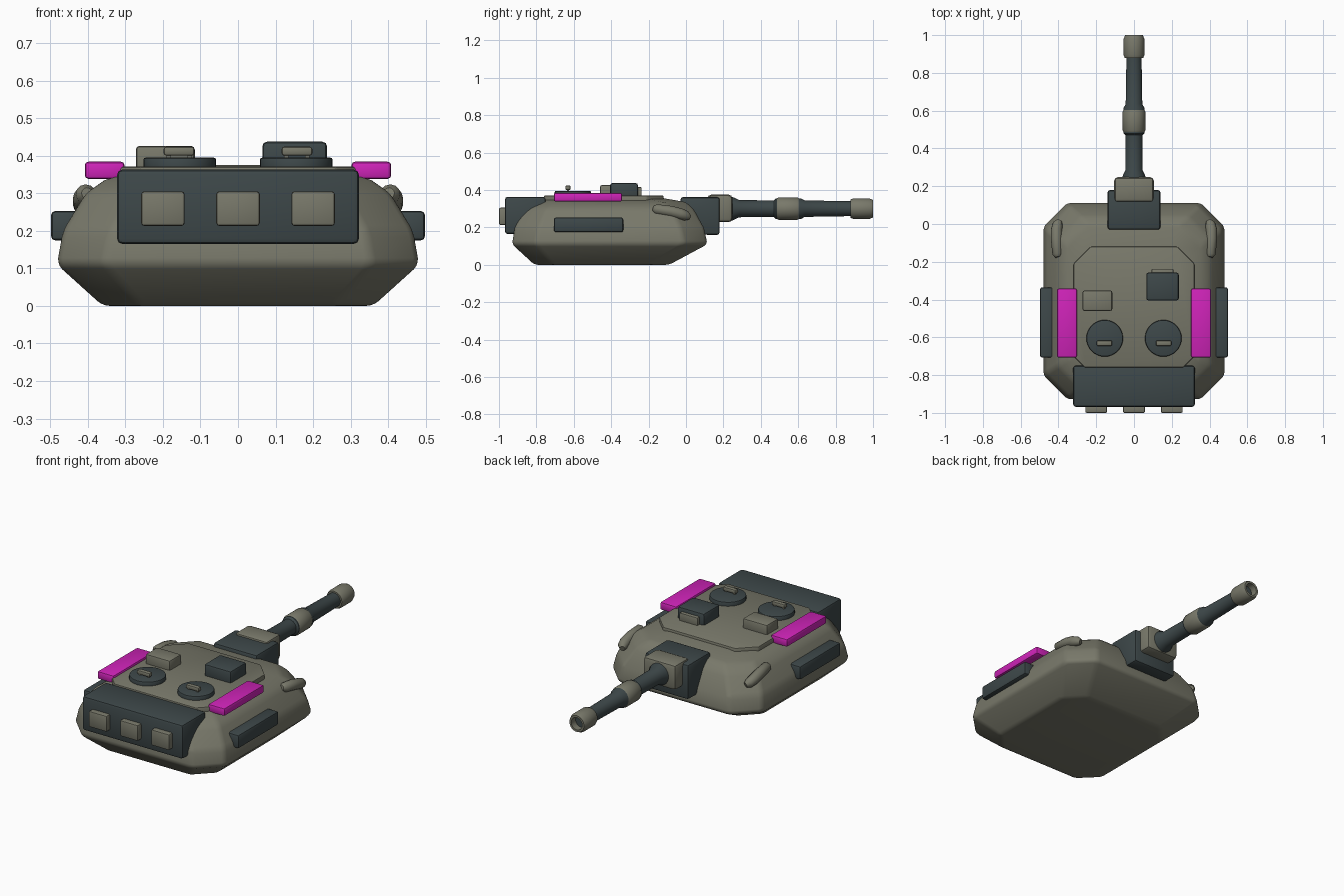
import bpy, bmesh, math
from mathutils import Vector

cube = bpy.data.objects.get("Cube")
if cube:
    bpy.data.objects.remove(cube, do_unlink=True)


def material(name, r, g, b):
    m = bpy.data.materials.new(name)
    m.use_nodes = True
    m.diffuse_color = (r, g, b, 1)
    node = m.node_tree.nodes["Principled BSDF"]
    node.inputs["Base Color"].default_value = (r, g, b, 1)
    node.inputs["Roughness"].default_value = 0.7
    return m


OLIVE = material("olive grey", 0.19, 0.19, 0.145)
DARK = material("dark slate", 0.047, 0.064, 0.067)
PINK = material("magenta", 0.62, 0.017, 0.48)


def finish(name, bm, mat, bevel=0.0, segments=2, angle=35):
    """Round the sharp edges, then turn the bmesh into a named object."""
    bmesh.ops.recalc_face_normals(bm, faces=bm.faces)
    if bevel:
        edges = [e for e in bm.edges if len(e.link_faces) == 2
                 and e.calc_face_angle() > math.radians(20)]
        bmesh.ops.bevel(bm, geom=edges, offset=bevel, segments=segments,
                        profile=0.5, affect='EDGES', clamp_overlap=True)
    mesh = bpy.data.meshes.new(name)
    bm.to_mesh(mesh)
    bm.free()
    mesh.materials.append(mat)
    ob = bpy.data.objects.new(name, mesh)
    bpy.context.collection.objects.link(ob)
    bpy.ops.object.select_all(action='DESELECT')
    ob.select_set(True)
    bpy.context.view_layer.objects.active = ob
    bpy.ops.object.shade_smooth_by_angle(angle=math.radians(angle))
    return ob


def box(name, low, high, mat, bevel=0.008):
    bm = bmesh.new()
    bmesh.ops.create_cube(bm, size=1)
    low, high = Vector(low), Vector(high)
    for v in bm.verts:
        v.co = (low + high) / 2 + v.co * (high - low)
    return finish(name, bm, mat, bevel)


def loft(bm, rings, caps=True, closed=False):
    """Skin a list of equal-length point rings."""
    rows = [[bm.verts.new(p) for p in ring] for ring in rings]
    n = len(rows[0])
    pairs = list(zip(rows, rows[1:])) + ([(rows[-1], rows[0])] if closed else [])
    for a, b in pairs:
        for i in range(n):
            j = (i + 1) % n
            bm.faces.new((a[i], a[j], b[j], b[i]))
    if caps and not closed:
        bm.faces.new(rows[0])
        bm.faces.new(rows[-1])


def octagon(z, hx, back, front, cut_back, cut_front):
    f, b = cut_front, cut_back
    half = [(hx - b, back), (hx, back + b), (hx, front - f), (hx - f, front)]
    return [(x, y, z) for x, y in half] + [(-x, y, z) for x, y in reversed(half)]


def lathe_y(name, profile, mat, z=0.30, sides=32, closed=False):
    """Revolve (y, radius) points around the gun axis."""
    bm = bmesh.new()
    turn = [2 * math.pi * i / sides for i in range(sides)]
    loft(bm, [[(r * math.cos(a), y, z + r * math.sin(a)) for a in turn]
              for y, r in profile], closed=closed)
    return finish(name, bm, mat)


# Turret body
bm = bmesh.new()
loft(bm, [octagon(0.00, 0.36, -0.81, -0.09, 0.10, 0.10),
          octagon(0.11, 0.482, -0.93, 0.115, 0.125, 0.125),
          octagon(0.20, 0.466, -0.915, 0.095, 0.125, 0.125),
          octagon(0.30, 0.405, -0.87, 0.04, 0.12, 0.12),
          octagon(0.335, 0.355, -0.83, 0.0, 0.11, 0.11),
          octagon(0.356, 0.28, -0.77, -0.12, 0.09, 0.09)])
finish("turret_body", bm, OLIVE, 0.018, 3, 45)

# Raised roof plate
bm = bmesh.new()
loft(bm, [octagon(z, 0.32, -0.76, -0.12, 0.06, 0.09) for z in (0.32, 0.371)])
finish("roof_plate", bm, OLIVE, 0.008)

# Gun mantlet
outline = [(-0.03, 0.362), (0.18, 0.362), (0.18, 0.16), (0.10, 0.16), (-0.03, 0.25)]
bm = bmesh.new()
loft(bm, [[(x, y, z) for y, z in outline] for x in (-0.14, 0.14)])
finish("gun_mantlet", bm, DARK, 0.014)

# Gun collar, barrel and sleeves
box("gun_collar", (-0.105, 0.115, 0.228), (0.105, 0.248, 0.375), OLIVE, 0.02)
lathe_y("gun_barrel", [(0.16, 0.062), (0.25, 0.062), (0.285, 0.046), (0.47, 0.044),
                       (0.48, 0.055), (0.615, 0.055), (0.635, 0.044),
                       (0.88, 0.04), (0.96, 0.036)], DARK)
lathe_y("barrel_sleeve", [(0.485, 0.04), (0.485, 0.054), (0.495, 0.06), (0.595, 0.06),
                          (0.605, 0.054), (0.605, 0.04)], OLIVE)
lathe_y("muzzle_ring", [(0.88, 0.035), (0.88, 0.049), (0.895, 0.055), (0.98, 0.055),
                        (1.0, 0.047), (1.0, 0.035)], OLIVE, closed=True)

# Rear stowage box with three panels
box("rear_box", (-0.322, -0.968, 0.165), (0.322, -0.75, 0.363), DARK, 0.014)
for i, x in enumerate((-0.2, 0, 0.2)):
    box(f"rear_panel_{i + 1}", (x - 0.058, -1.0, 0.213), (x + 0.058, -0.95, 0.305), OLIVE)

# Paired side parts
for side, s in (("left", 1), ("right", -1)):
    def pair(name, inner, outer, y, z, mat, bevel):
        xs = sorted((s * inner, s * outer))
        box(f"{name}_{side}", (xs[0], y[0], z[0]), (xs[1], y[1], z[1]), mat, bevel)

    pair("roof_strip", 0.302, 0.408, (-0.707, -0.342), (0.338, 0.384), PINK, 0.01)
    pair("side_box", 0.42, 0.498, (-0.707, -0.335), (0.174, 0.253), DARK, 0.012)

    # Round hatch and its handle
    bm = bmesh.new()
    bmesh.ops.create_cone(bm, cap_ends=True, segments=32, radius1=0.097,
                          radius2=0.097, depth=0.045)
    bmesh.ops.translate(bm, verts=bm.verts, vec=(s * 0.155, -0.605, 0.3725))
    finish(f"hatch_{side}", bm, DARK, 0.007)
    xc = s * 0.157
    box(f"hatch_handle_{side}", (xc - 0.041, -0.645, 0.40), (xc + 0.041, -0.617, 0.424),
        OLIVE, 0.007)
    for k in (-0.028, 0.028):
        box(f"handle_post_{side}", (xc + k - 0.006, -0.637, 0.385),
            (xc + k + 0.006, -0.625, 0.405), OLIVE, 0)

    # Curved shoulder lug, swept as a tapering tube
    curve = bpy.data.curves.new(f"shoulder_lug_{side}", 'CURVE')
    curve.dimensions = '3D'
    curve.bevel_depth = 0.03
    curve.bevel_resolution = 4
    curve.use_fill_caps = True
    spline = curve.splines.new('POLY')
    path = [(0.402, -0.175, 0.300, 0.5), (0.405, -0.16, 0.297, 0.9),
            (0.410, -0.08, 0.285, 1), (0.410, -0.03, 0.272, 1),
            (0.404, 0.0, 0.262, 0.9), (0.395, 0.018, 0.255, 0.5)]
    spline.points.add(len(path) - 1)
    for p, (x, y, z, r) in zip(spline.points, path):
        p.co = (s * x, y, z, 1)
        p.radius = r
    spline.use_smooth = True
    curve.materials.append(OLIVE)
    bpy.context.collection.objects.link(bpy.data.objects.new(curve.name, curve))

# Roof equipment
box("roof_box", (-0.272, -0.46, 0.35), (-0.115, -0.352, 0.426), OLIVE, 0.01)
box("sight_housing", (0.065, -0.405, 0.35), (0.237, -0.257, 0.437), DARK, 0.012)
box("sight_window", (0.093, -0.28, 0.36), (0.209, -0.237, 0.415), OLIVE, 0.006)
